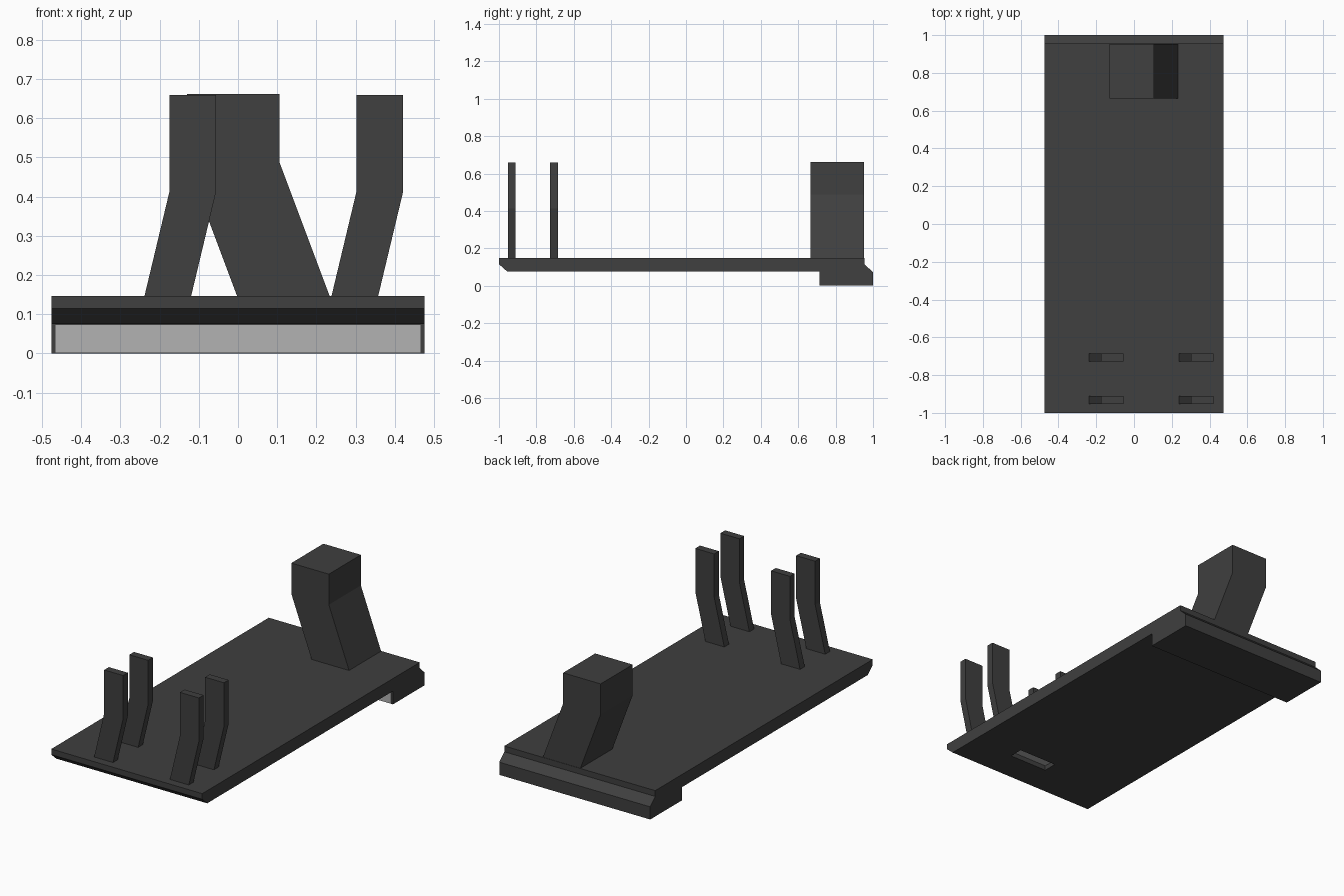
import bpy, bmesh
from mathutils import Vector

if "Cube" in bpy.data.objects:
    bpy.data.objects.remove(bpy.data.objects["Cube"])


def material(name, value):
    m = bpy.data.materials.new(name)
    m.diffuse_color = (value, value, value, 1)
    m.use_nodes = True
    m.node_tree.nodes["Principled BSDF"].inputs["Base Color"].default_value = m.diffuse_color
    return m


dark = material("dark_plastic", 0.05)
light = material("light_grey", 0.45)


def extrude(name, points, offset, mat):
    """Fill a closed outline of 3D points and push it along offset."""
    bm = bmesh.new()
    face = bm.faces.new([bm.verts.new(p) for p in points])
    new = bmesh.ops.extrude_face_region(bm, geom=[face])["geom"]
    verts = [g for g in new if isinstance(g, bmesh.types.BMVert)]
    bmesh.ops.translate(bm, verts=verts, vec=Vector(offset))
    bmesh.ops.recalc_face_normals(bm, faces=bm.faces)
    mesh = bpy.data.meshes.new(name)
    bm.to_mesh(mesh)
    bm.free()
    obj = bpy.data.objects.new(name, mesh)
    mesh.materials.append(mat)
    bpy.context.collection.objects.link(obj)
    return obj


def box(name, x0, x1, y0, y1, z0, z1, mat):
    pts = [(x0, y0, z0), (x1, y0, z0), (x1, y1, z0), (x0, y1, z0)]
    return extrude(name, pts, (0, 0, z1 - z0), mat)


def bent_post(name, x, width, lean, y0, y1, bend, top):
    """Post that leans sideways from the plate, then rises straight."""
    outline = [(x, 0.14), (x + width, 0.14), (x + width + lean, bend),
               (x + width + lean, top), (x + lean, top), (x + lean, bend)]
    return extrude(name, [(a, y0, b) for a, b in outline],
                   (0, y1 - y0, 0), dark)


# Base plate with chamfered front lip and stepped rear hook
side = [(-1, 0.147), (-1, 0.115), (-0.955, 0.075), (0.715, 0.075),
        (0.715, 0), (1, 0), (1, 0.072), (0.955, 0.114), (0.955, 0.147)]
plate = extrude("base_plate", [(-0.475, y, z) for y, z in side],
                (0.95, 0, 0), dark)

# Shallow slot in the underside, with its light floor
cutter = box("slot_cutter", -0.03, 0.21, -0.78, -0.70, 0.05, 0.105, dark)
cutter.hide_render = True
cutter.hide_set(True)
cut = plate.modifiers.new("slot", "BOOLEAN")
cut.operation = "DIFFERENCE"
cut.solver = "EXACT"
cut.object = cutter
box("slot_floor", -0.03, 0.21, -0.78, -0.70, 0.102, 0.106, light)

# Light inner face of the rear hook
box("hook_face", -0.465, 0.465, 0.713, 0.72, 0.002, 0.073, light)

# Large rear post
bent_post("rear_post", 0.0, 0.236, -0.13, 0.665, 0.953, 0.487, 0.661)

# Four thin front prongs in two rows
for row, y in enumerate((-0.953, -0.727)):
    for col, x in enumerate((-0.24, 0.237)):
        bent_post(f"front_prong_{row}_{col}", x, 0.119, 0.065,
                  y, y + 0.042, 0.412, 0.659)
